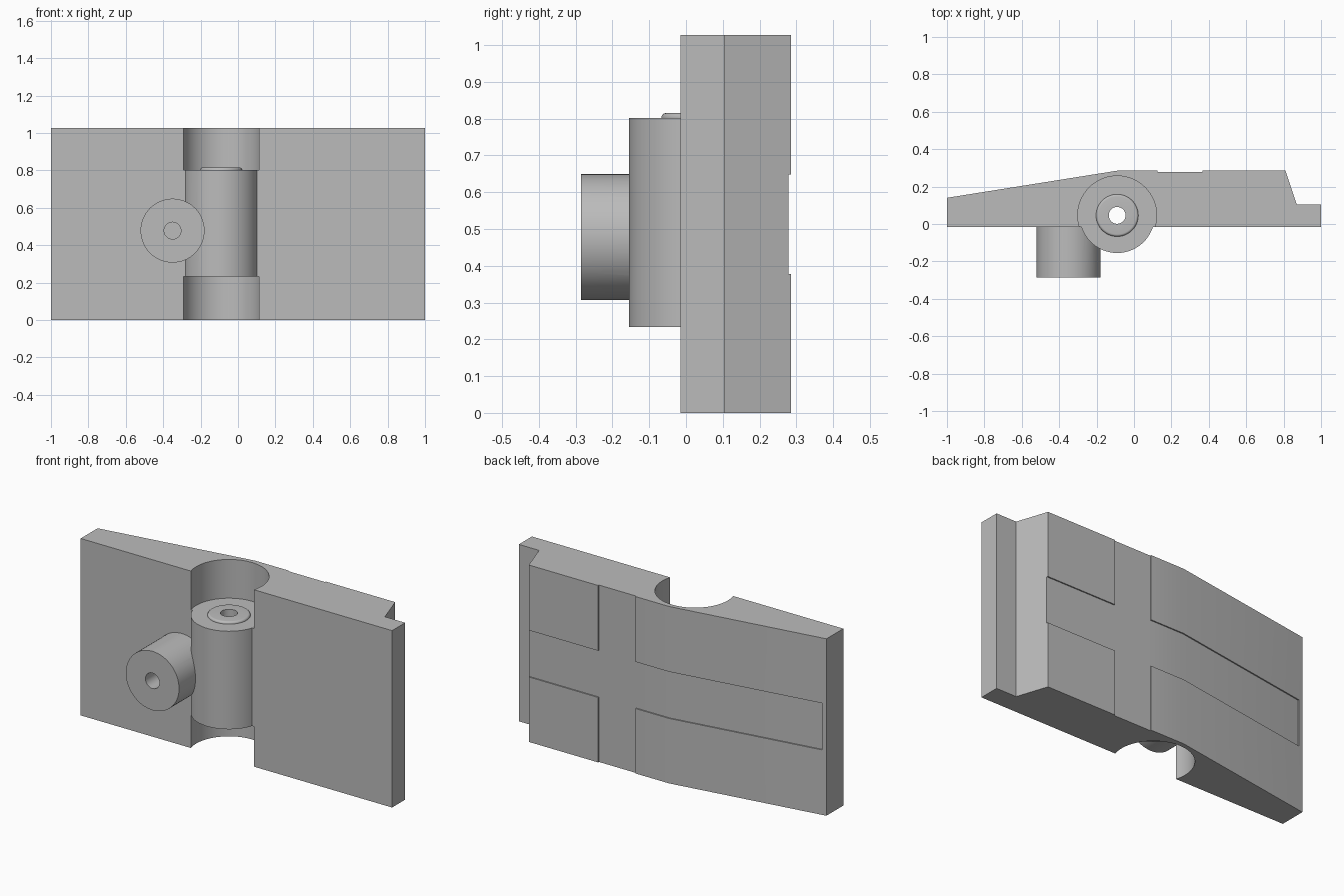
import bpy, bmesh, math
from mathutils import Matrix

cube = bpy.data.objects.get("Cube")
if cube:
    bpy.data.objects.remove(cube, do_unlink=True)

grey = bpy.data.materials.new("plain grey")
grey.use_nodes = True
grey.diffuse_color = (0.5, 0.5, 0.5, 1)
grey.node_tree.nodes["Principled BSDF"].inputs["Base Color"].default_value = (0.5, 0.5, 0.5, 1)

HEIGHT = 1.027
FRONT, BACK = -0.015, 0.285
AXIS = (-0.09, 0.046)      # barrel axis in x, y
PEG = (-0.35, 0.478)       # peg axis in x, z
DEPTH = 0.007              # cross panel depth


def finish(name, bm):
    bmesh.ops.recalc_face_normals(bm, faces=bm.faces)
    mesh = bpy.data.meshes.new(name)
    bm.to_mesh(mesh)
    bm.free()
    mesh.materials.append(grey)
    obj = bpy.data.objects.new(name, mesh)
    bpy.context.collection.objects.link(obj)
    return obj


def prism(name, outline, z0, z1):
    """Extrude an x-y outline upward."""
    bm = bmesh.new()
    face = bm.faces.new([bm.verts.new((x, y, z0)) for x, y in outline])
    new = bmesh.ops.extrude_face_region(bm, geom=[face])["geom"]
    bmesh.ops.translate(bm, vec=(0, 0, z1 - z0),
                        verts=[v for v in new if isinstance(v, bmesh.types.BMVert)])
    return finish(name, bm)


def upright(name, radius, z0, z1, round_top=0):
    """Vertical cylinder on the barrel axis."""
    bm = bmesh.new()
    bmesh.ops.create_cone(bm, cap_ends=True, segments=64, radius1=radius, radius2=radius,
                          depth=z1 - z0, matrix=Matrix.Translation((*AXIS, (z0 + z1) / 2)))
    if round_top:
        rim = [e for e in bm.edges if all(v.co.z > z1 - 0.001 for v in e.verts)]
        bmesh.ops.bevel(bm, geom=rim, offset=round_top, segments=5, profile=0.5, affect='EDGES')
    return finish(name, bm)


def forward(name, radius, y0, y1):
    """Cylinder on the peg axis, pointing to the front."""
    bm = bmesh.new()
    place = Matrix.Translation((PEG[0], (y0 + y1) / 2, PEG[1])) @ Matrix.Rotation(math.pi / 2, 4, 'X')
    bmesh.ops.create_cone(bm, cap_ends=True, segments=64, radius1=radius, radius2=radius,
                          depth=y1 - y0, matrix=place)
    return finish(name, bm)


def combine(target, tool, operation):
    mod = target.modifiers.new(tool.name, 'BOOLEAN')
    mod.operation, mod.solver, mod.object = operation, 'EXACT', tool
    tool.hide_render = True
    bpy.context.view_layer.objects.active = target
    bpy.ops.object.modifier_apply(modifier=mod.name)
    bpy.data.objects.remove(tool, do_unlink=True)


# Plate with a sloping back and a stepped edge
plate = prism("hinge_plate", [(-1, FRONT), (1, FRONT), (1, 0.105), (0.87, 0.105),
                              (0.81, BACK), (-0.09, BACK), (-1, 0.14)], 0, HEIGHT)

# Sunken cross panel on the back: level band, then upright band
slope = (BACK - 0.14) / 0.91
arm_end = BACK - DEPTH - slope * 0.885
combine(plate, prism("level_band", [(-0.975, arm_end), (-0.09, BACK - DEPTH), (0.9, BACK - DEPTH),
                                    (0.9, 0.4), (-0.975, 0.4)], 0.377, 0.648), 'DIFFERENCE')
combine(plate, prism("upright_band", [(0.125, BACK - DEPTH), (0.365, BACK - DEPTH),
                                      (0.365, 0.4), (0.125, 0.4)], -0.1, 1.2), 'DIFFERENCE')

# Round pockets above and below the barrel
combine(plate, upright("top_pocket", 0.211, 0.802, 1.2), 'DIFFERENCE')
combine(plate, upright("bottom_pocket", 0.211, -0.2, 0.233), 'DIFFERENCE')

# Barrel with a raised collar, and the front peg
combine(plate, upright("barrel", 0.201, 0.233, 0.802), 'UNION')
combine(plate, upright("collar", 0.113, 0.7, 0.815, 0.0125), 'UNION')
combine(plate, forward("peg", 0.171, -0.285, 0.02), 'UNION')

# Bores: through the barrel, blind in the peg
combine(plate, upright("barrel_bore", 0.045, 0.1, 0.95), 'DIFFERENCE')
combine(plate, forward("peg_bore", 0.045, -0.4, -0.06), 'DIFFERENCE')

bpy.ops.object.select_all(action='DESELECT')
plate.select_set(True)
bpy.context.view_layer.objects.active = plate
bpy.ops.object.shade_smooth_by_angle(angle=math.radians(30))
